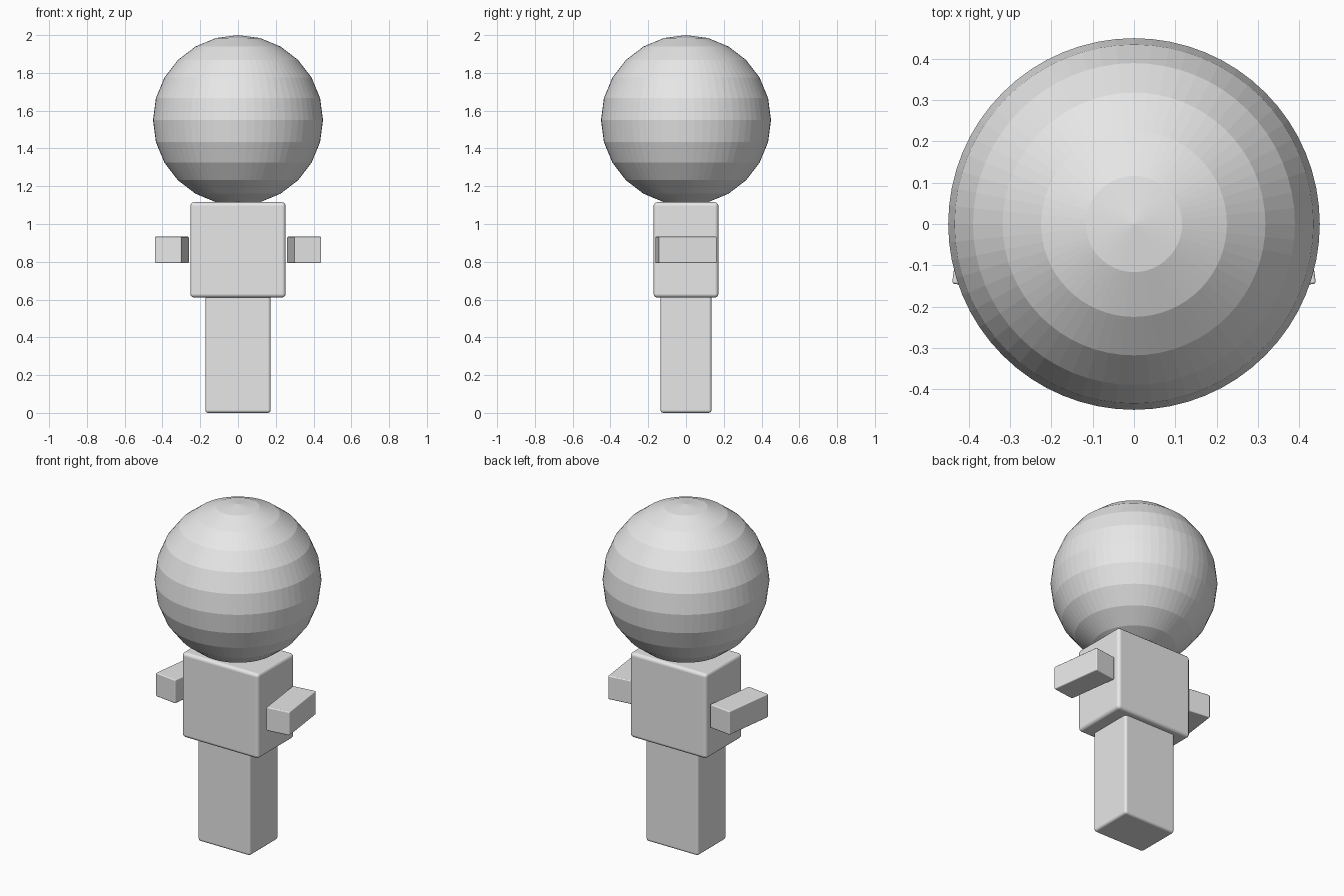
import bpy
import math

cube = bpy.data.objects.get("Cube")
if cube:
    bpy.data.objects.remove(cube, do_unlink=True)

# Single plain grey
grey = bpy.data.materials.new("light grey")
grey.use_nodes = True
grey.diffuse_color = (0.8, 0.8, 0.8, 1)
grey.node_tree.nodes["Principled BSDF"].inputs["Base Color"].default_value = (0.8, 0.8, 0.8, 1)


def block(name, size, center, bevel, turn=0.0):
    """Rounded box, turned about z."""
    bpy.ops.mesh.primitive_cube_add(size=1, location=center)
    obj = bpy.context.object
    obj.name = name
    obj.scale = size
    bpy.ops.object.transform_apply(location=False, rotation=False, scale=True)
    obj.rotation_euler.z = turn
    obj.data.materials.append(grey)
    mod = obj.modifiers.new("rounded edges", 'BEVEL')
    mod.width = bevel
    mod.segments = 3
    mod.harden_normals = True
    bpy.ops.object.shade_smooth_by_angle(angle=math.radians(40))
    # Keep the bevel before the smoothing step
    obj.modifiers.move(obj.modifiers.find(mod.name), 0)
    return obj


# Body
block("legs", (0.345, 0.27, 0.63), (0, 0, 0.315), 0.015)
block("torso", (0.505, 0.344, 0.505), (0, 0, 0.863), 0.02)

# Arms float beside the torso and splay outward to the front
for side, label in ((1, "left"), (-1, "right")):
    block(label + "_arm", (0.142, 0.31, 0.14), (side * 0.35, 0, 0.863),
          0.006, side * math.radians(7.5))

# Banded round head
bpy.ops.mesh.primitive_uv_sphere_add(segments=64, ring_count=12, radius=0.45,
                                     location=(0, 0, 1.55))
head = bpy.context.object
head.name = "head"
head.data.materials.append(grey)
bpy.ops.object.shade_flat()
